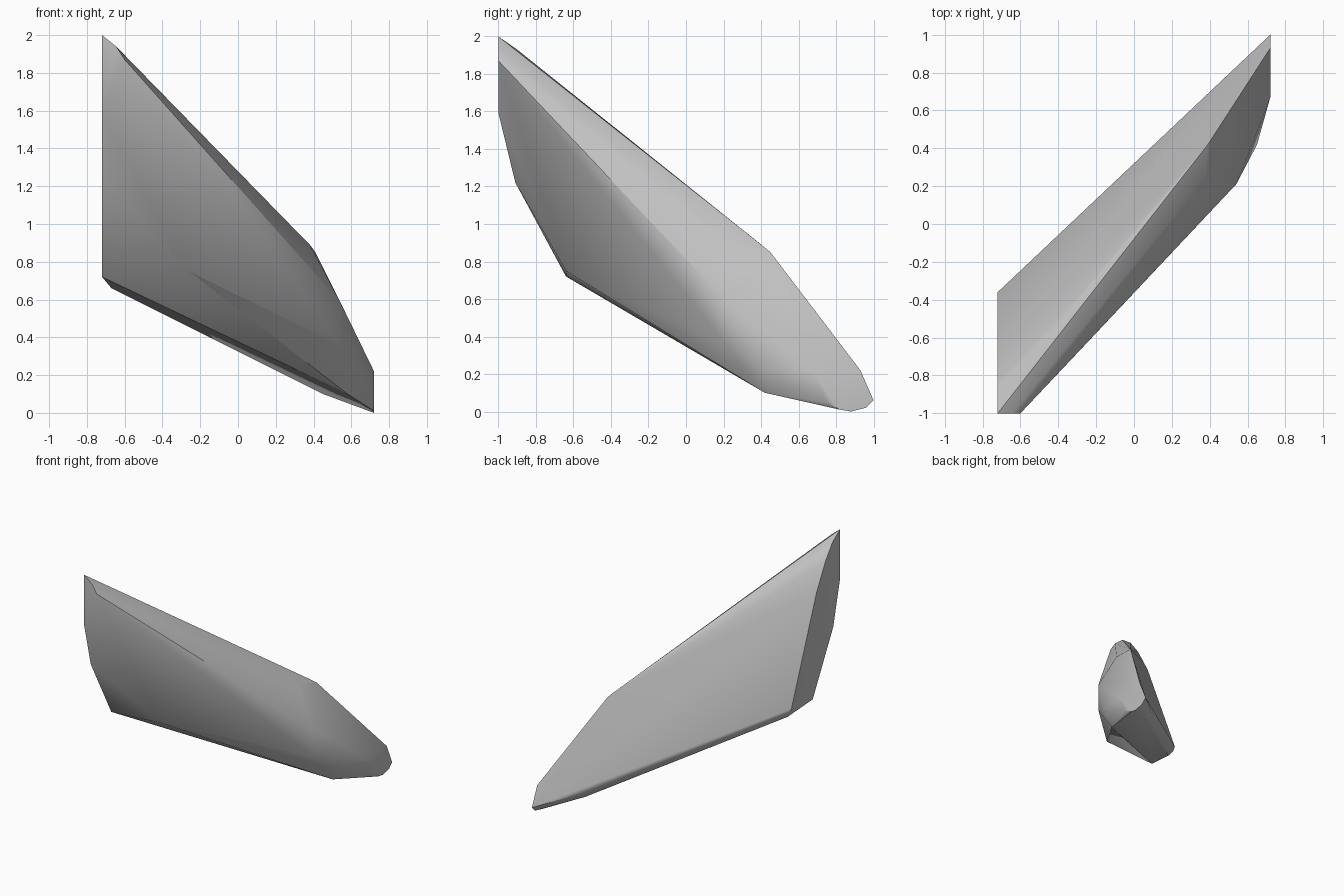
import bpy, bmesh, math

if "Cube" in bpy.data.objects:
    bpy.data.objects.remove(bpy.data.objects["Cube"])

# Corner points of the shard, grouped by region
left_cut = [(-.72, -1, 2), (-.72, -1, 1.59), (-.72, -.91, 1.22),
            (-.72, -.64, .72), (-.72, -.36, .75),
            (-.72, -.575, 1.30), (-.72, -.69, 1.59), (-.72, -.81, 1.81),
            (-.72, -.9, 1.93)]
front_corners = [(-.6, -1, 1.87), (-.645, -1, 1.94), (-.26, -.64, .75)]
top_ridge = [(-.54, -.525, 1.52), (.38, .24, .89), (.39, .42, .875), (.41, .45, .85)]
shoulder = [(.54, .65, .59), (.54, .21, .59), (.54, .21, .36),
            (.65, .42, .22), (.58, .42, .10)]
right_tip = [(.72, .67, .22), (.72, .93, .22), (.72, 1, .06), (.72, .96, .02),
             (.72, .88, 0), (.72, .82, .01), (.72, .75, .05)]
underside = [(-.67, -.38, .66), (-.695, -.35, .70), (.45, .68, .10), (.45, .745, .15)]

# Wrap the corners in a convex skin
bm = bmesh.new()
for co in left_cut + front_corners + top_ridge + shoulder + right_tip + underside:
    bm.verts.new(co)
bmesh.ops.convex_hull(bm, input=bm.verts[:])
bmesh.ops.delete(bm, geom=[v for v in bm.verts if not v.link_faces], context='VERTS')
# Merge nearly coplanar triangles into clean facets
bmesh.ops.dissolve_limit(bm, angle_limit=math.radians(1.5),
                         verts=bm.verts[:], edges=bm.edges[:])
bmesh.ops.recalc_face_normals(bm, faces=bm.faces[:])

mesh = bpy.data.meshes.new("rock_shard")
bm.to_mesh(mesh)
bm.free()
shard = bpy.data.objects.new("rock_shard", mesh)
bpy.context.collection.objects.link(shard)

# Stone colour
stone = bpy.data.materials.new("grey_stone")
stone.diffuse_color = (.53, .53, .53, 1)
stone.use_nodes = True
stone.node_tree.nodes["Principled BSDF"].inputs["Base Color"].default_value = stone.diffuse_color
mesh.materials.append(stone)

# Soft shading across shallow facets, sharp elsewhere
bpy.context.view_layer.objects.active = shard
shard.select_set(True)
bpy.ops.object.shade_smooth_by_angle(angle=math.radians(30))
